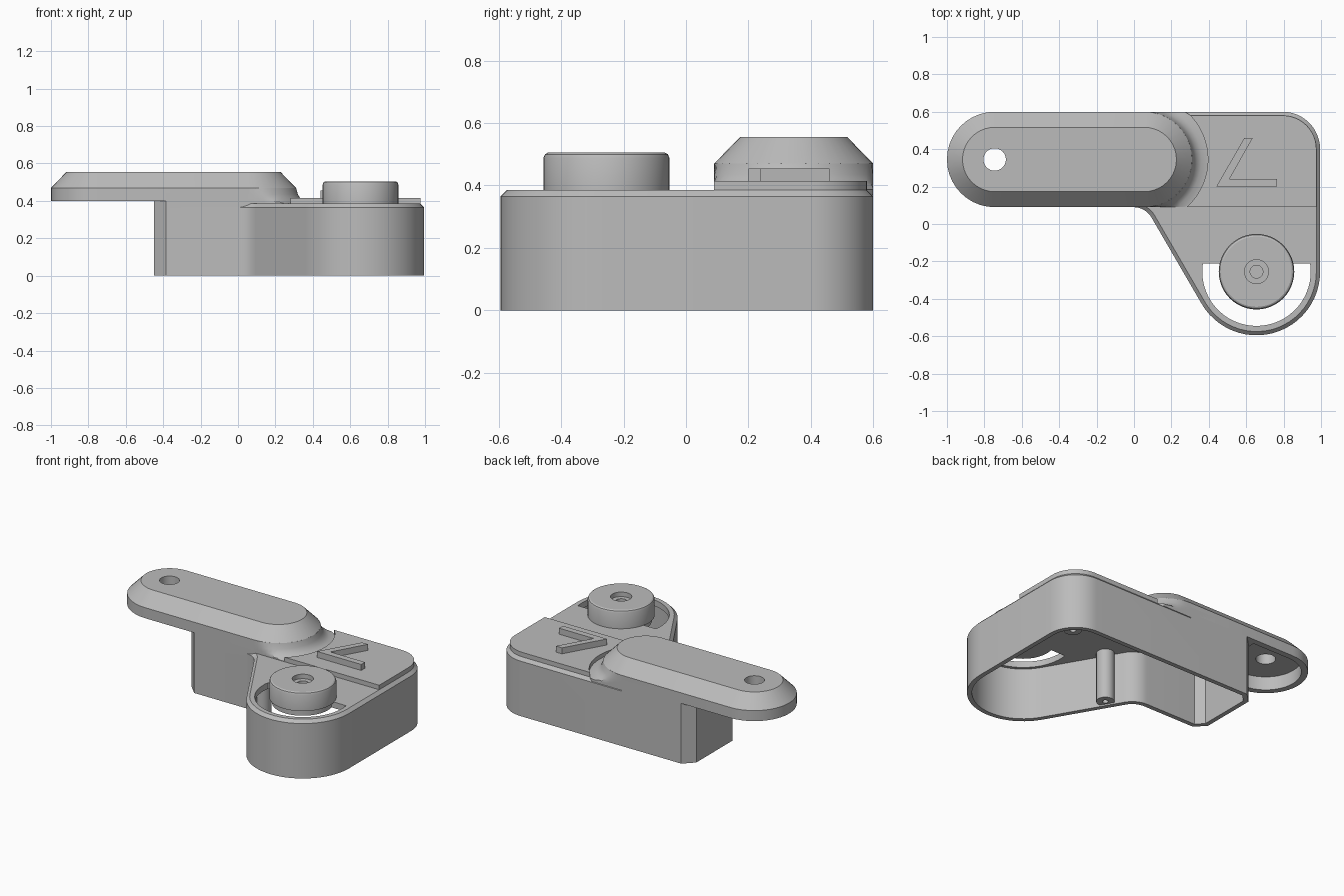
import bpy
import bmesh
from math import radians, degrees, asin, cos, sin

if "Cube" in bpy.data.objects:
    bpy.data.objects.remove(bpy.data.objects["Cube"], do_unlink=True)

grey = bpy.data.materials.new("plain grey")
grey.use_nodes = True
COLOUR = (0.5, 0.5, 0.5, 1)
grey.diffuse_color = COLOUR
grey.node_tree.nodes["Principled BSDF"].inputs["Base Color"].default_value = COLOUR


def arc(centre, r, start, end, n=16):
    """Points on an arc, angles in degrees."""
    angles = [radians(start + (end - start) * i / n) for i in range(n + 1)]
    return [(centre[0] + r * cos(a), centre[1] + r * sin(a)) for a in angles]


def circle(centre, r, n=48):
    return arc(centre, r, 0, 360, n)[:-1]


def loft(name, rings):
    """Closed solid through rings of (outline, z)."""
    bm = bmesh.new()
    loops = [[bm.verts.new((x, y, z)) for x, y in pts] for pts, z in rings]
    for low, high in zip(loops, loops[1:]):
        for i in range(len(low)):
            j = (i + 1) % len(low)
            bm.faces.new((low[i], low[j], high[j], high[i]))
    bm.faces.new(loops[0][::-1])
    bm.faces.new(loops[-1])
    bmesh.ops.recalc_face_normals(bm, faces=bm.faces)
    mesh = bpy.data.meshes.new(name)
    bm.to_mesh(mesh)
    bm.free()
    mesh.materials.append(grey)
    obj = bpy.data.objects.new(name, mesh)
    bpy.context.collection.objects.link(obj)
    return obj


def prism(name, pts, z0, z1):
    return loft(name, [(pts, z0), (pts, z1)])


def combine(obj, steps):
    """Bake a list of (operation, helper) booleans into obj."""
    for operation, helper in steps:
        helper.hide_render = True
        mod = obj.modifiers.new(helper.name, "BOOLEAN")
        mod.operation, mod.object, mod.solver = operation, helper, "EXACT"
    graph = bpy.context.evaluated_depsgraph_get()
    graph.update()
    mesh = bpy.data.meshes.new_from_object(obj.evaluated_get(graph))
    obj.modifiers.clear()
    obj.data = mesh
    for _, helper in steps:
        bpy.data.objects.remove(helper, do_unlink=True)


KNOB = (0.655, -0.255)      # centre of the rounded front end
CORNER = (0.795, 0.4)       # centre of the rounded back corner
TIP = (-0.745, 0.345)       # centres of the two arm ends
HEEL = (0.055, 0.345)
FRONT, BACK = 0.09, 0.6


def outline(d):
    """Body outline, moved inwards by d."""
    return ([(-0.45 + d, 0.155 + 0.4 * d), (-0.385 + 0.4 * d, FRONT + d)]
            + arc((-0.002, -0.02), 0.11 + d, 90, 30, 8)
            + arc(KNOB, 0.34 - d, 210, 360, 24)
            + arc(CORNER, 0.2 - d, 0, 90, 12)
            + [(-0.385 + 0.4 * d, BACK - d), (-0.45 + d, 0.535 - 0.4 * d)])


# Hollow body with chamfered rim, block under the arm and crescent slot
body = loft("body_shell", [(outline(0), 0), (outline(0), 0.365), (outline(0.02), 0.385)])
block = prism("block", [(-0.45, 0.155), (-0.385, FRONT), (HEEL[0], FRONT),
                        (HEEL[0], BACK), (-0.385, BACK), (-0.45, 0.535)], 0.3, 0.44)
cavity = prism("cavity", outline(0.03), -0.1, 0.345)
edge_out, edge_in = (degrees(asin(0.045 / r)) for r in (0.29, 0.185))
slot = prism("slot", arc(KNOB, 0.29, 180 - edge_out, 360 + edge_out, 32)
             + arc(KNOB, 0.185, 360 + edge_in, 180 - edge_in, 32), 0.2, 0.5)
combine(body, [("UNION", block), ("DIFFERENCE", cavity), ("DIFFERENCE", slot)])

# Screw posts inside the body
for name, spot in (("front_post", (0.2, -0.03)), ("back_post", (0.9, 0.5))):
    post = prism(name, circle(spot, 0.055, 24), 0.01, 0.36)
    combine(post, [("DIFFERENCE", prism("bore", circle(spot, 0.018, 16), -0.1, 0.2))])


# Arm with bevelled top, hollow overhang and through hole
def stadium(r):
    return arc(TIP, r, 90, 270, 20) + arc(HEEL, r, -90, 90, 20)


arm = loft("arm", [(stadium(0.255), 0.4), (stadium(0.255), 0.47), (stadium(0.172), 0.555)])
pocket = prism("pocket", arc(TIP, 0.215, 90, 270, 20) + [(-0.47, 0.13), (-0.47, 0.56)], 0.3, 0.49)
hole = prism("hole", circle(TIP, 0.06, 32), 0.3, 0.7)
combine(arm, [("DIFFERENCE", pocket), ("DIFFERENCE", hole)])

# Flared fillet around the arm heel, trimmed to the body sides
flare = []
for r, z in ((0.34, 0.37), (0.34, 0.387), (0.305, 0.393), (0.28, 0.41), (0.265, 0.435), (0.255, 0.47)):
    flare.append(([(x, min(max(y, FRONT), BACK)) for x, y in arc(HEEL, r, -90, 90, 32)], z))
loft("heel_fillet", flare)

# Raised plate with a scooped edge round the heel
scoop = arc(HEEL, 0.34, degrees(asin(0.235 / 0.34)), -degrees(asin(0.255 / 0.34)), 24)
prism("raised_plate", [(0.975, FRONT)] + arc(CORNER, 0.18, 0, 90, 12) + scoop, 0.37, 0.415)

# Angled ridge on the plate
prism("angled_ridge", [(0.44, 0.2), (0.765, 0.2), (0.765, 0.24), (0.51, 0.24),
                       (0.635, 0.46), (0.59, 0.46)], 0.41, 0.455)

# Round knob with stepped centre hole
loft("knob", [(circle(KNOB, r), z) for r, z in (
    (0.202, 0.383), (0.202, 0.488), (0.197, 0.5), (0.188, 0.505), (0.064, 0.505),
    (0.064, 0.475), (0.034, 0.475), (0.034, 0.43))])

# Smooth the curved sides, keep the edges sharp
for obj in bpy.context.collection.objects:
    if obj.type == "MESH" and grey.name in obj.data.materials:
        bpy.ops.object.select_all(action="DESELECT")
        obj.select_set(True)
        bpy.context.view_layer.objects.active = obj
        bpy.ops.object.shade_smooth_by_angle(angle=radians(25))
